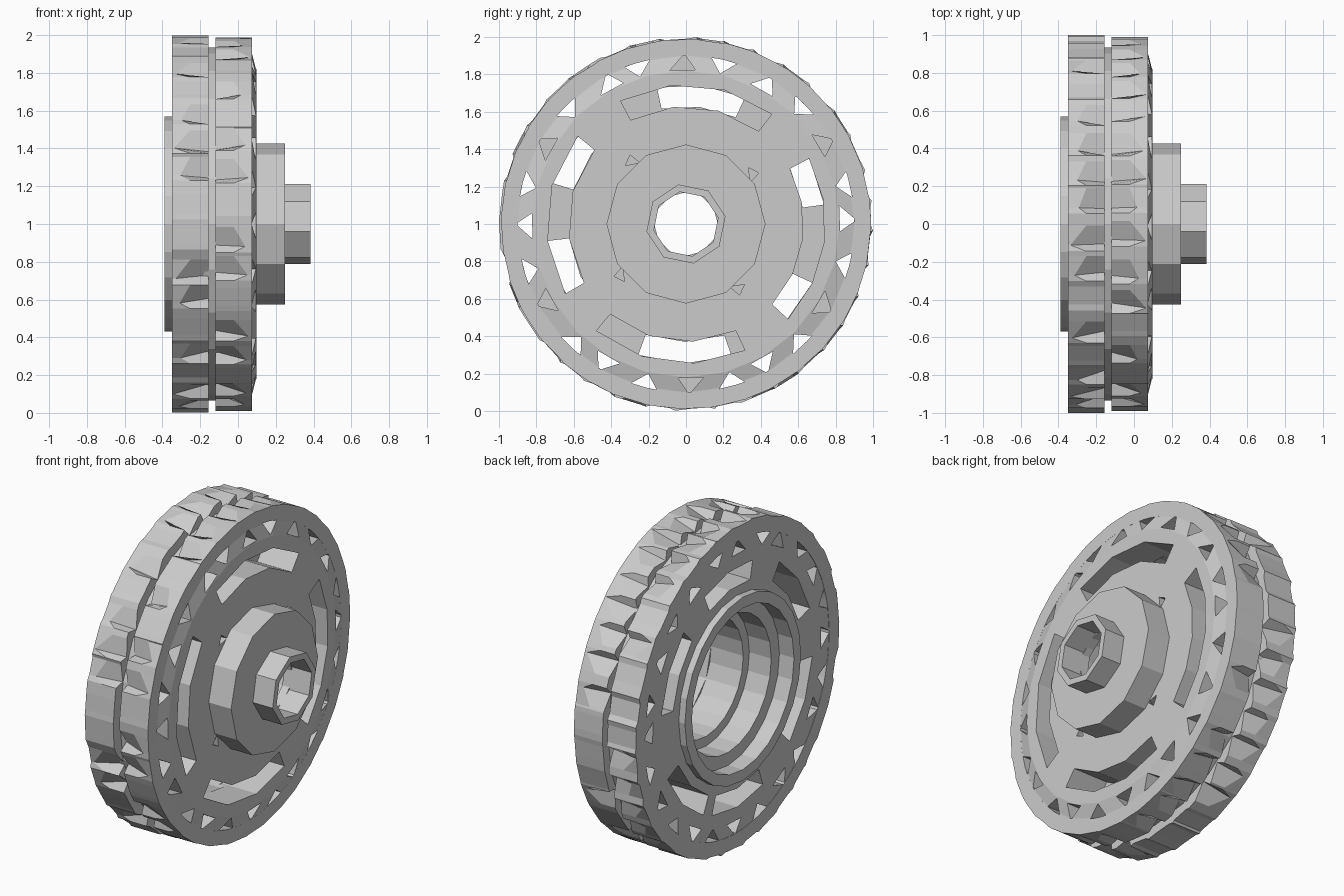
import bpy, bmesh, math, random

if "Cube" in bpy.data.objects:
    bpy.data.objects.remove(bpy.data.objects["Cube"])

random.seed(4)
metal = bpy.data.materials.new("grey metal")
metal.diffuse_color = (0.6, 0.6, 0.6, 1)
metal.use_nodes = True
metal.node_tree.nodes["Principled BSDF"].inputs["Base Color"].default_value = metal.diffuse_color


def finish(name, bm):
    bmesh.ops.recalc_face_normals(bm, faces=bm.faces)
    me = bpy.data.meshes.new(name)
    bm.to_mesh(me)
    bm.free()
    me.materials.append(metal)
    ob = bpy.data.objects.new(name, me)
    bpy.context.collection.objects.link(ob)
    return ob


def point(x, r, a):
    return (x, r * math.cos(a), 1 + r * math.sin(a))


def spin(name, sections):
    """Join (degrees, [(x, r), ...]) sections into a closed ring about the axle."""
    bm = bmesh.new()
    rings = [[bm.verts.new(point(x, r, math.radians(d))) for x, r in prof] for d, prof in sections]
    n = len(rings[0])
    for i, p in enumerate(rings):
        q = rings[(i + 1) % len(rings)]
        for k in range(n):
            m = (k + 1) % n
            bm.faces.new((p[k], p[m], q[m], q[k]))
    return finish(name, bm)


def lathe(name, profile, sides, turn=0.0):
    return spin(name, [(turn + 360 * i / sides, profile) for i in range(sides)])


def toothed_rim(name, clean_x, groove_x, r, count, rough):
    """Rim with flat lands and sharp wedges running in from the groove edge."""
    step = 360 / count
    sections = []
    for i in range(count):
        d = i * step + random.uniform(-0.12, 0.12) * step
        depth = random.choice((0.0, 0.05, 0.06, 0.06))
        reach = random.uniform(0.7, 0.97)
        land = r - random.uniform(0, rough)
        for part, f in enumerate((0.0, 0.6, 0.78)):
            notch = part == 1 and depth > 0
            top = land if part < 2 else r
            tip_x = groove_x + (clean_x - groove_x) * (reach if notch else 0.5)
            sections.append((d + f * step, [
                (clean_x, 0.9), (clean_x, top), (tip_x, top),
                (groove_x, top - depth if notch else top), (groove_x, 0.9)]))
    return spin(name, sections)


def prism(bm, outline, x0, x1):
    """Add a prism along x from an outline of (radius, degrees)."""
    a = [bm.verts.new(point(x0, r, math.radians(d))) for r, d in outline]
    b = [bm.verts.new(point(x1, r, math.radians(d))) for r, d in outline]
    n = len(a)
    bm.faces.new(a)
    bm.faces.new(b[::-1])
    for i in range(n):
        j = (i + 1) % n
        bm.faces.new((a[i], b[i], b[j], a[j]))


def slot(bm, d0, d1, x0, x1):
    steps = max(1, round((d1 - d0) / 20))
    degs = [d0 + (d1 - d0) * i / steps for i in range(steps + 1)]
    prism(bm, [(0.745, d) for d in degs] + [(0.63, d) for d in degs[::-1]], x0, x1)


def cut(ob, name, bm):
    cutter = finish(name, bm)
    cutter.hide_render = True
    cutter.hide_viewport = True
    mod = ob.modifiers.new(name, 'BOOLEAN')
    mod.object = cutter
    mod.operation = 'DIFFERENCE'
    mod.solver = 'EXACT'


# Toothed rims on either side of the narrow groove
toothed_rim("rear_rim", -0.35, -0.155, 1.0, 36, 0.02)
toothed_rim("front_rim", 0.075, -0.12, 0.99, 36, 0.005)

# Rotor body with a stepped rear opening
rotor = lathe("rotor", [(-0.348, 0.935), (0.073, 0.935), (0.075, 0.9), (0.097, 0.82), (0.097, 0.36),
                        (-0.14, 0.36), (-0.14, 0.42), (-0.29, 0.42), (-0.29, 0.5), (-0.348, 0.5)], 24)

# Four long front slots meeting six shorter rear slots
bm = bmesh.new()
for d0, d1 in ((52, 118), (141, 210), (230, 295), (-43, 28)):
    slot(bm, d0, d1, -0.14, 0.3)
cut(rotor, "front_slot_cutter", bm)
bm = bmesh.new()
for d0, d1 in ((65, 102), (124, 163), (187, 226), (250, 289), (-64, -25), (8, 46)):
    slot(bm, d0, d1, -0.6, -0.1)
cut(rotor, "rear_slot_cutter", bm)

# Triangular vents around the edge, some of them blind
bm = bmesh.new()
for i in range(24):
    d = i * 15 + random.uniform(-2, 2)
    if i % 2:
        tri = [(0.91, d - 5), (0.825, d + 0.5), (0.91, d + 5)]
    else:
        tri = [(0.825, d - 4.5), (0.91, d - 0.5), (0.825, d + 5)]
    if i % 4 == 2:
        prism(bm, tri, -0.11, 0.3)
        prism(bm, tri, -0.6, -0.16)
    else:
        prism(bm, tri, -0.6, 0.3)
cut(rotor, "vent_cutter", bm)

# Small pockets beside the hub
bm = bmesh.new()
for d in (37, 131, 218, 309):
    prism(bm, [(0.41, d - 4), (0.475, d - 2), (0.45, d + 5)], 0.02, 0.3)
cut(rotor, "pocket_cutter", bm)

# Raised lip on the rear face
lathe("rear_lip", [(-0.34, 0.568), (-0.39, 0.568), (-0.39, 0.5), (-0.34, 0.5)], 24)

# Hollow hub cup and the axle collar
lathe("hub", [(0.08, 0.425), (0.25, 0.425), (0.25, 0.17), (0.2, 0.17), (0.2, 0.36), (0.08, 0.36)], 12, 30)
lathe("axle_collar", [(0.2, 0.215), (0.385, 0.215), (0.385, 0.175), (0.2, 0.175)], 8, 11)
